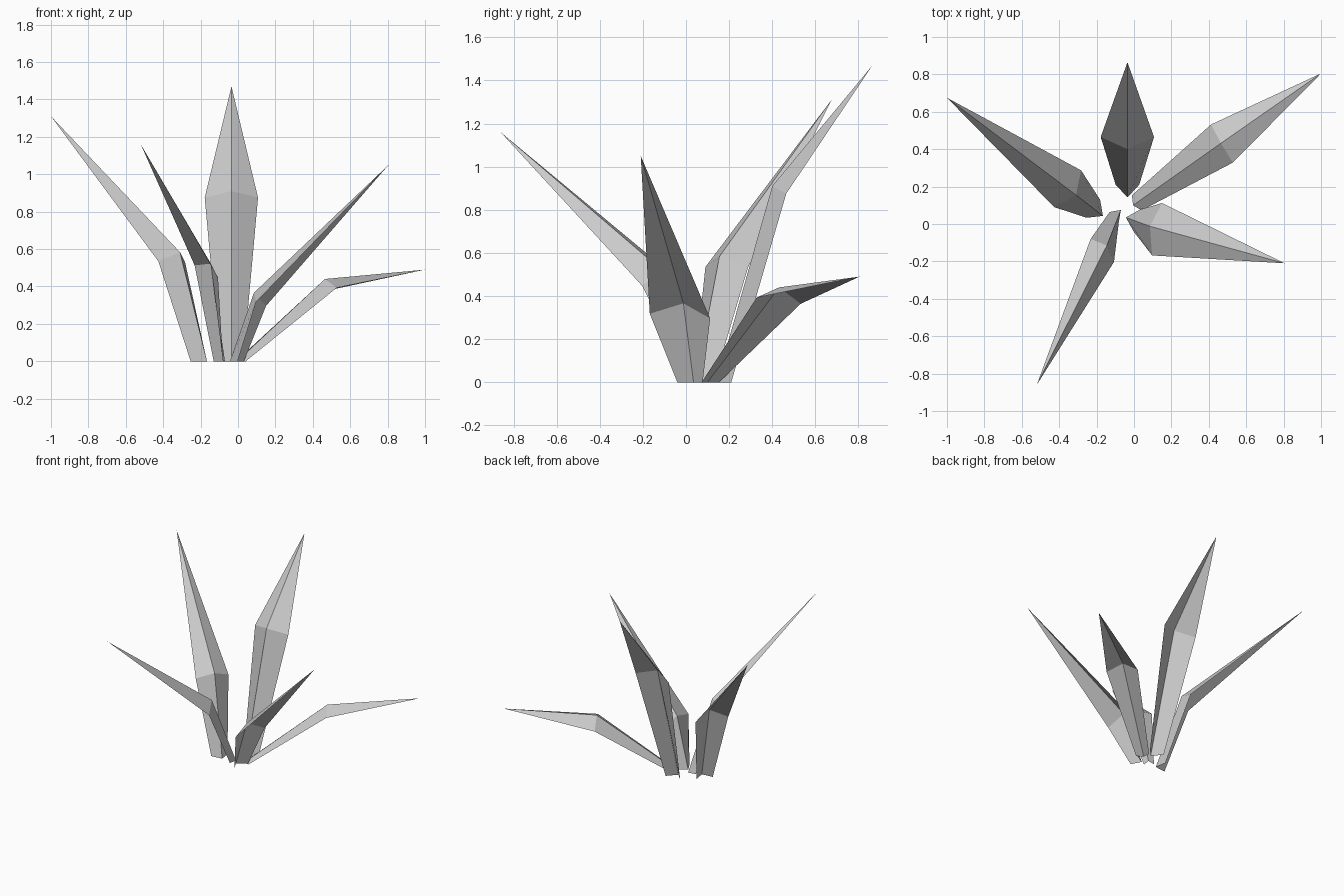
import bpy, math
from mathutils import Vector

if "Cube" in bpy.data.objects:
    bpy.data.objects.remove(bpy.data.objects["Cube"])


def leaf(name, base, heading, depth, half, left, fold, right, tip):
    """Creased blade: V-shaped foot, wider V-shaped bend, pointed tip.
    heading = outward direction of the foot in degrees."""
    a = math.radians(heading)
    out = Vector((math.cos(a), math.sin(a), 0))
    side = Vector((-out.y, out.x, 0))
    crease = Vector((*base, 0))
    verts = [crease + out * depth + side * half, crease,
             crease + out * depth - side * half,
             left, fold, right, tip]
    faces = [(0, 1, 4, 3), (1, 2, 5, 4), (3, 4, 6), (4, 5, 6)]
    mesh = bpy.data.meshes.new(name)
    mesh.from_pydata([tuple(v) for v in verts], [], faces)
    mesh.update()
    obj = bpy.data.objects.new(name, mesh)
    bpy.context.collection.objects.link(obj)
    return obj


# Tall upright leaf at the back
leaf("back_leaf", (-.035, .142), 90, .068, .063,
     (-.178, .465, .875), (-.035, .40, .91), (.107, .465, .875), (-.035, .865, 1.47))

# Leaf leaning back and left
leaf("back_left_leaf", (-.166, .043), 143, .064, .06,
     (-.426, .09, .535), (-.31, .155, .583), (-.283, .287, .53), (-1, .675, 1.31))

# Narrow leaf leaning forward and left
leaf("front_left_leaf", (-.07, .075), 225, .05, .035,
     (-.107, -.203, .447), (-.145, -.115, .522), (-.232, -.08, .513), (-.52, -.86, 1.16))

# Broad leaf leaning right
leaf("right_leaf", (-.043, .035), -16, .06, .061,
     (.15, .112, .296), (.085, -.012, .366), (.097, -.168, .318), (.805, -.21, 1.05))

# Low drooping leaf at the back right
leaf("back_right_leaf", (-.005, .1), 33, .024, .048,
     (.412, .532, .364), (.465, .432, .44), (.528, .328, .393), (1, .805, .49))
